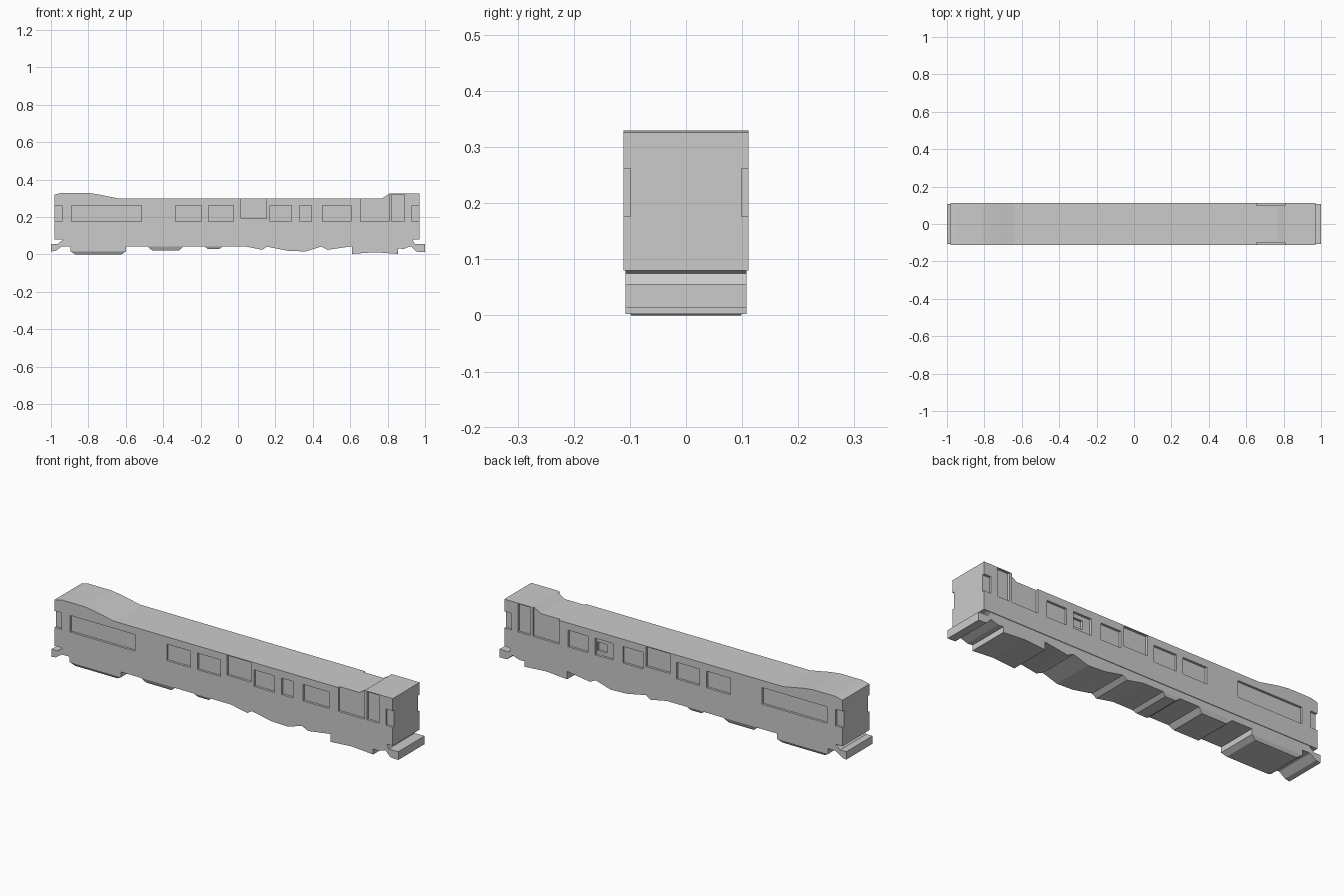
import bpy
import bmesh

cube = bpy.data.objects.get("Cube")
if cube:
    bpy.data.objects.remove(cube, do_unlink=True)

grey = bpy.data.materials.new("light grey")
grey.use_nodes = True
grey.diffuse_color = (0.6, 0.6, 0.6, 1)
grey.node_tree.nodes["Principled BSDF"].inputs["Base Color"].default_value = (0.6, 0.6, 0.6, 1)

BODY = 0.111    # half width of the coach body
FRAME = 0.108   # half width of the underframe
DEPTH = 0.012   # window recess


def add_object(name, bm):
    bmesh.ops.recalc_face_normals(bm, faces=bm.faces)
    mesh = bpy.data.meshes.new(name)
    bm.to_mesh(mesh)
    bm.free()
    mesh.materials.append(grey)
    obj = bpy.data.objects.new(name, mesh)
    bpy.context.collection.objects.link(obj)
    return obj


def add_prism(bm, profile, y0, y1):
    """Extrude an x-z outline from y0 to y1."""
    face = bm.faces.new([bm.verts.new((x, y0, z)) for x, z in profile])
    result = bmesh.ops.extrude_face_region(bm, geom=[face])
    verts = [v for v in result["geom"] if isinstance(v, bmesh.types.BMVert)]
    bmesh.ops.translate(bm, verts=verts, vec=(0, y1 - y0, 0))


def prism(name, profile, half):
    bm = bmesh.new()
    add_prism(bm, profile, -half, half)
    return add_object(name, bm)


def carve(body, name, windows, side, depth):
    """Sink rectangular recesses into one side of the body."""
    bm = bmesh.new()
    for x0, x1, z0, z1 in windows:
        add_prism(bm, [(x0, z0), (x1, z0), (x1, z1), (x0, z1)],
                  side * (BODY - depth), side * (BODY + 0.05))
    cutter = add_object(name, bm)
    cutter.hide_render = True
    cutter.hide_viewport = True
    cutter.display_type = 'WIRE'
    mod = body.modifiers.new(name, 'BOOLEAN')
    mod.operation = 'DIFFERENCE'
    mod.solver = 'EXACT'
    mod.object = cutter


# Coach body with raised rear roof and stepped cab roof
body = prism("coach_body", [
    (-0.98, 0.08), (-0.98, 0.32), (-0.94, 0.33), (-0.81, 0.33), (-0.75, 0.322),
    (-0.64, 0.3), (0.77, 0.3), (0.81, 0.326), (0.97, 0.326), (0.97, 0.08)], BODY)

# Windows, doors and corner notches shared by both sides
SILL, HEAD = 0.176, 0.262
spans = [(-1.05, -0.94), (-0.89, -0.515), (-0.333, -0.195), (-0.157, -0.024),
         (0.17, 0.287), (0.93, 1.05)]
shared = [(a, b, SILL, HEAD) for a, b in spans]
shared += [(0.015, 0.153, 0.193, 0.296), (0.656, 0.806, SILL, 0.4),
           (0.822, 0.891, SILL, 0.322)]
front = shared + [(0.33, 0.394, SILL, HEAD), (0.453, 0.603, SILL, HEAD)]
back = shared + [(0.343, 0.447, SILL, HEAD), (0.487, 0.603, SILL, HEAD)]
carve(body, "front_window_cutter", front, -1, DEPTH)
carve(body, "back_window_cutter", back, 1, DEPTH)
carve(body, "back_vent_cutter", [(0.385, 0.44, 0.195, 0.24)], 1, 2 * DEPTH)

# Underframe with buffers at both ends and an uneven lower edge
prism("underframe", [
    (-0.94, 0.1), (-0.94, 0.075), (-0.965, 0.056), (-1, 0.056), (-1, 0.015),
    (-0.975, 0.02), (-0.94, 0.044), (-0.895, 0.044), (-0.895, 0.016),
    (-0.6, 0.016), (-0.6, 0.044), (0.035, 0.044), (0.13, 0.025), (0.155, 0.042),
    (0.265, 0.02), (0.36, 0.016), (0.445, 0.042), (0.48, 0.025), (0.61, 0.044),
    (0.61, 0.003), (0.73, 0.012), (0.855, 0.003), (0.855, 0.032), (0.885, 0.03),
    (0.925, 0.044), (0.955, 0.015), (1, 0.013), (1, 0.056), (0.945, 0.056),
    (0.935, 0.075), (0.95, 0.085), (0.95, 0.1)], FRAME)


# Tapered equipment boxes below the underframe
def tapered_box(name, x0, x1, top, bottom, inset):
    bm = bmesh.new()
    rings = []
    for z, d in ((top, 0), (bottom, inset)):
        w = FRAME - 0.4 * d
        rings.append([bm.verts.new((x, y, z)) for x, y in (
            (x0 + d, -w), (x1 - d, -w), (x1 - d, w), (x0 + d, w))])
    for ring in rings:
        bm.faces.new(ring)
    for i in range(4):
        j = (i + 1) % 4
        bm.faces.new((rings[0][i], rings[0][j], rings[1][j], rings[1][i]))
    add_object(name, bm)


tapered_box("rear_equipment_box", -0.895, -0.6, 0.016, 0, 0.025)
tapered_box("middle_equipment_box", -0.485, -0.29, 0.044, 0.022, 0.025)
tapered_box("small_equipment_box", -0.18, -0.08, 0.044, 0.029, 0.02)
